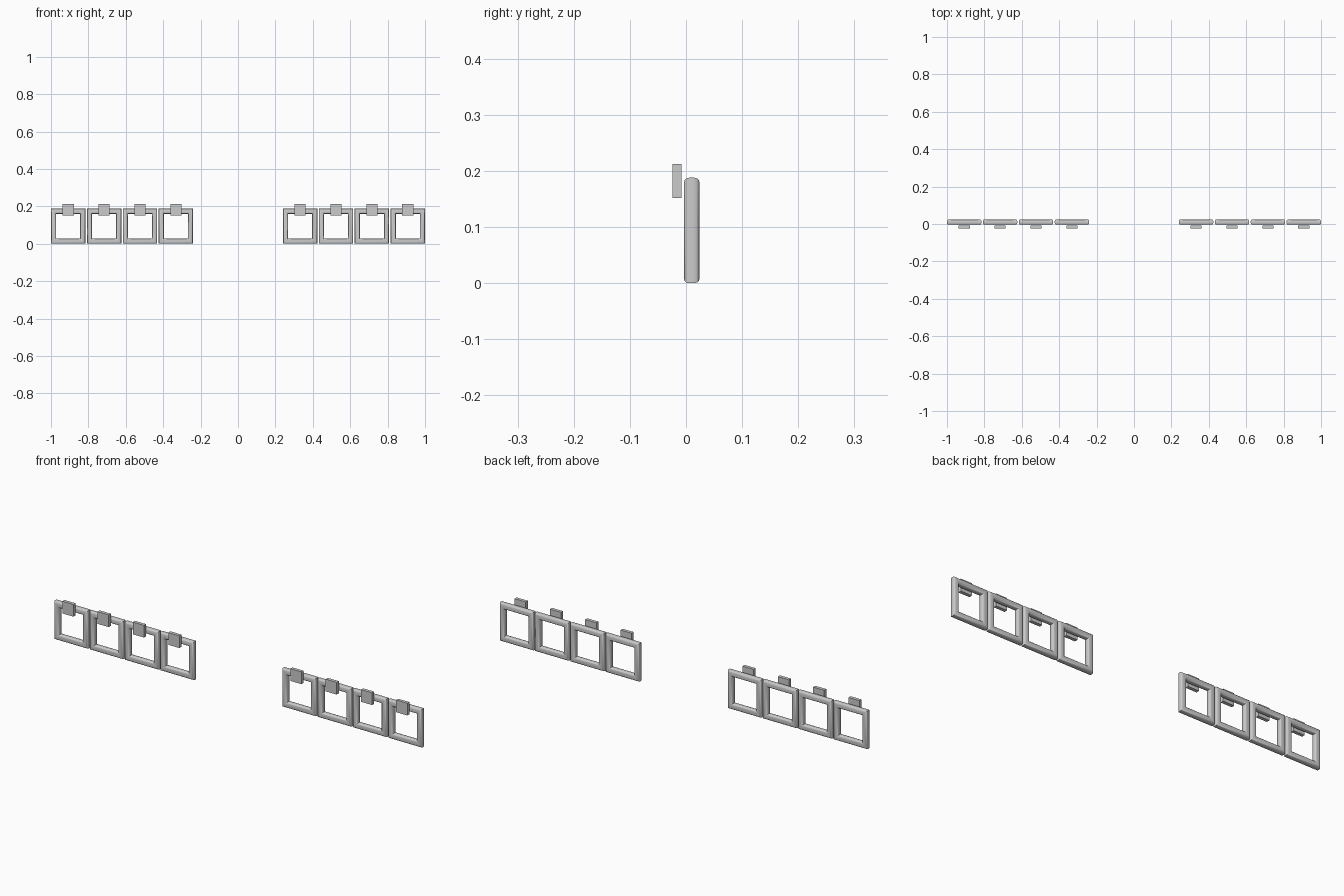
import bpy, bmesh, math

if "Cube" in bpy.data.objects:
    bpy.data.objects.remove(bpy.data.objects["Cube"])

WIDTH, HEIGHT = 0.184, 0.188      # outer size of one frame
BAR = 0.028                       # bar thickness
FRAME_Y, TAB_Y = 0.0102, -0.0164
FIRST, PITCH, COUNT = 0.332, 0.192, 4


def finish(bm, name):
    bmesh.ops.recalc_face_normals(bm, faces=bm.faces)
    me = bpy.data.meshes.new(name)
    bm.to_mesh(me)
    bm.free()
    ob = bpy.data.objects.new(name, me)
    bpy.context.collection.objects.link(ob)
    return ob


def bar_section(radius=0.009, steps=3):
    """Rounded-square section as (inset from outer edge, depth)."""
    h, pts = BAR / 2, []
    for q in range(4):
        mid = math.radians(45 + 90 * q)
        cx = math.copysign(h - radius, math.cos(mid))
        cy = math.copysign(h - radius, math.sin(mid))
        for i in range(steps + 1):
            a = math.radians(90 * q + 90 * i / steps)
            pts.append((h + cx + radius * math.cos(a), cy + radius * math.sin(a)))
    return pts


def window_frame(name, x):
    # section swept round a rectangle with mitred corners
    bm = bmesh.new()
    rings = []
    for sx, sz in ((-1, -1), (1, -1), (1, 1), (-1, 1)):
        rings.append([bm.verts.new((x + sx * (WIDTH / 2 - d), FRAME_Y + y,
                                    HEIGHT / 2 + sz * (HEIGHT / 2 - d)))
                      for d, y in bar_section()])
    n = len(rings[0])
    for k in range(4):
        a, b = rings[k], rings[(k + 1) % 4]
        for i in range(n):
            j = (i + 1) % n
            bm.faces.new((a[i], a[j], b[j], b[i]))
    ob = finish(bm, name)
    bpy.ops.object.select_all(action='DESELECT')
    bpy.context.view_layer.objects.active = ob
    ob.select_set(True)
    bpy.ops.object.shade_smooth_by_angle(angle=math.radians(40))


def tab(name, x):
    # flat plate floating in front of the top bar
    bm = bmesh.new()
    bmesh.ops.create_cube(bm, size=1)
    bmesh.ops.scale(bm, vec=(0.06, 0.0162, 0.06), verts=bm.verts)
    bmesh.ops.translate(bm, vec=(x, TAB_Y, 0.182), verts=bm.verts)
    finish(bm, name)


# four frames with tabs on each side
for side, label in ((-1, "left"), (1, "right")):
    for i in range(COUNT):
        x = side * (FIRST + PITCH * i)
        window_frame(f"{label}_frame_{i + 1}", x)
        tab(f"{label}_tab_{i + 1}", x)
